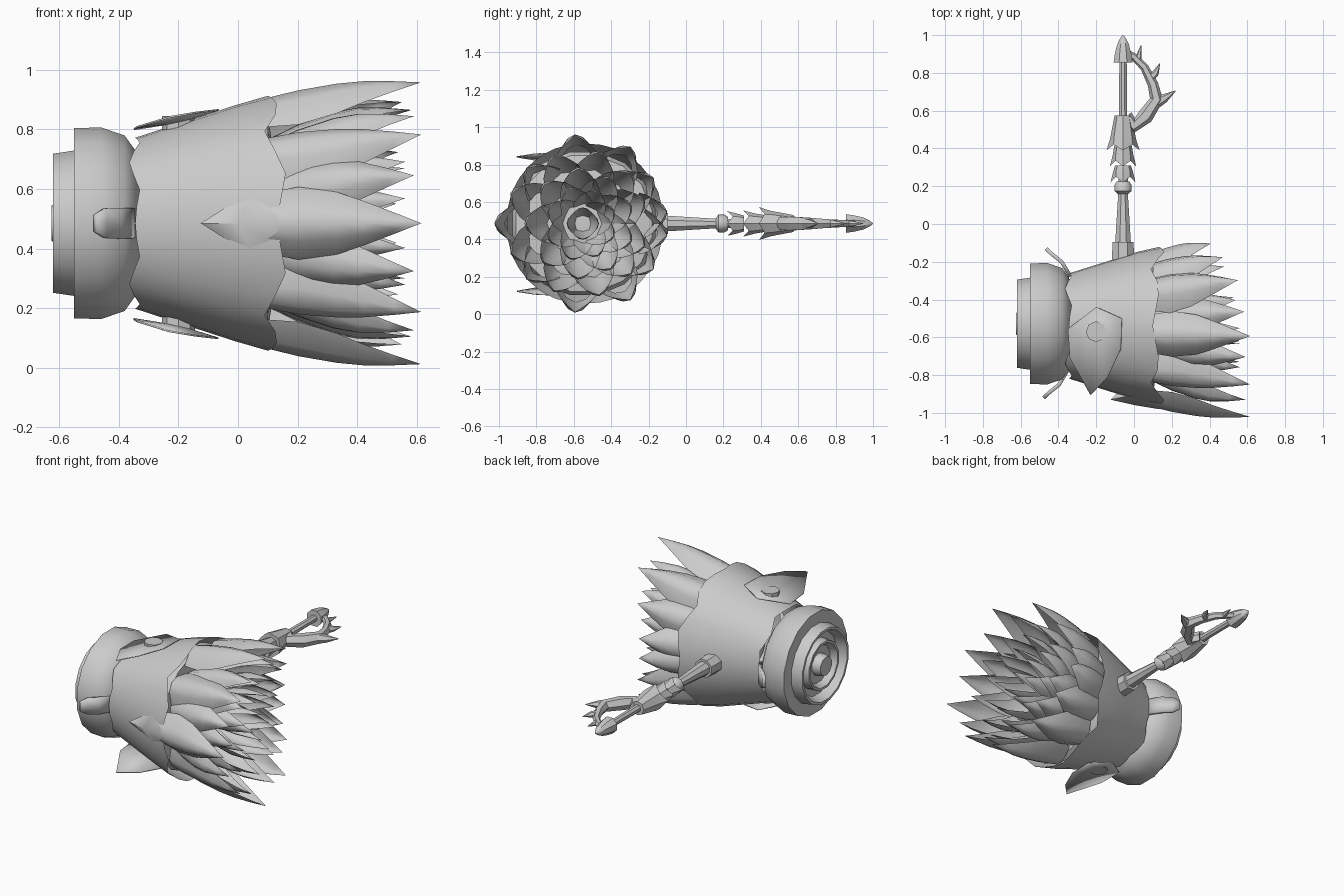
import bpy, bmesh, math
from mathutils import Vector

if "Cube" in bpy.data.objects:
    bpy.data.objects.remove(bpy.data.objects["Cube"])

CY, CZ = -0.54, 0.485          # main axis runs along x through this point
grey = bpy.data.materials.new("stone_grey")
grey.diffuse_color = (0.6, 0.6, 0.6, 1)
grey.use_nodes = True
grey.node_tree.nodes["Principled BSDF"].inputs["Base Color"].default_value = grey.diffuse_color


def finish(ob, angle=40, thick=0):
    if not ob.data.materials:
        ob.data.materials.append(grey)
    bpy.ops.object.select_all(action='DESELECT')
    ob.select_set(True)
    bpy.context.view_layer.objects.active = ob
    if thick:
        m = ob.modifiers.new("thickness", 'SOLIDIFY')
        m.thickness = thick
        m.offset = -1
    bpy.ops.object.shade_smooth_by_angle(angle=math.radians(angle))
    return ob


def mesh(name, verts, faces, angle=40, thick=0):
    me = bpy.data.meshes.new(name)
    me.from_pydata(verts, [], faces)
    bm = bmesh.new()
    bm.from_mesh(me)
    bmesh.ops.remove_doubles(bm, verts=bm.verts, dist=0.0005)
    bmesh.ops.dissolve_degenerate(bm, edges=bm.edges, dist=0.0005)
    bmesh.ops.recalc_face_normals(bm, faces=bm.faces)
    bm.to_mesh(me)
    bm.free()
    ob = bpy.data.objects.new(name, me)
    bpy.context.collection.objects.link(ob)
    return finish(ob, angle, thick)


def lathe(name, prof, axis, c, n=12, jag=0, angle=40):
    """Revolve (position, radius) pairs; jag pulls in every second point of the first ring."""
    v, f = [], []
    for i, (a, r) in enumerate(prof):
        for k in range(n):
            t = 2 * math.pi * (k + 0.5 * (jag == 0)) / n
            odd = jag and i == 0 and k % 2
            p, rr = (a + jag, r * 0.8) if odd else (a, r)
            u, w = rr * math.cos(t), rr * math.sin(t)
            v.append((p, c[1] + u, c[2] + w) if axis == 'x' else (c[0] + u, p, c[2] + w))
    for i in range(len(prof) - 1):
        for k in range(n):
            j = (k + 1) % n
            f.append((i * n + k, i * n + j, (i + 1) * n + j, (i + 1) * n + k))
    f += [tuple(range(n)), tuple(range((len(prof) - 1) * n, len(prof) * n))]
    return mesh(name, v, f, angle)


def tube(name, pts):
    """Tapered tube through (x, y, radius) points in the handle plane."""
    cu = bpy.data.curves.new(name, 'CURVE')
    cu.dimensions = '3D'
    cu.bevel_depth = 1
    cu.bevel_resolution = 1
    cu.use_fill_caps = True
    s = cu.splines.new('POLY')
    s.points.add(len(pts) - 1)
    for p, (x, y, r) in zip(s.points, pts):
        p.co = (x, y, CZ, 1)
        p.radius = r
    ob = bpy.data.objects.new(name, cu)
    bpy.context.collection.objects.link(ob)
    bpy.ops.object.select_all(action='DESELECT')
    ob.select_set(True)
    bpy.context.view_layer.objects.active = ob
    bpy.ops.object.convert(target='MESH')
    finish(bpy.context.object)


# Rounded rear collar with nested rings and a central core
AX = (0, -0.528, CZ)
lathe("collar", [(-0.55, 0.25), (-0.55, 0.325), (-0.46, 0.328), (-0.38, 0.30),
                 (-0.345, 0.25), (-0.33, 0.2)], 'x', AX, 16)
lathe("rear_ring", [(-0.56, 0.20), (-0.62, 0.222), (-0.62, 0.238), (-0.54, 0.25), (-0.5, 0.25)], 'x', AX, 16)
lathe("inner_ring", [(-0.57, 0.12), (-0.61, 0.14), (-0.61, 0.155), (-0.52, 0.165)], 'x', AX, 12)
lathe("core", [(-0.625, 0.06), (-0.60, 0.068), (-0.52, 0.07)], 'x', AX, 10)

# Flaring body of four curved panels with zigzag ends
COLS, ROWS = 8, 4
front_x = [0.09, 0.125, 0.16, 0.145, 0.13, 0.145, 0.16, 0.125, 0.09]
rear_x = [-0.365, -0.35, -0.33, -0.34, -0.345, -0.34, -0.33, -0.35, -0.365]
v, f = [], []
for k in range(4):
    base = len(v)
    for i in range(COLS + 1):
        s = i / COLS * 2 - 1
        t = math.radians(90 * k + 45 * s)
        for j in range(ROWS + 1):
            end = front_x[i] - (0.03 if k % 2 and 1 < i < 7 else 0)
            x = rear_x[i] + (end - rear_x[i]) * j / ROWS
            r = (0.282 + 0.325 * (x + 0.36) - 0.2 * max(0, x - 0.08)) * (1 + 0.025 * s * s)
            v.append((x, CY + r * math.cos(t) * 0.97, CZ + r * math.sin(t)))
    for i in range(COLS):
        for j in range(ROWS):
            a = base + i * (ROWS + 1) + j
            f.append((a, a + 1, a + ROWS + 2, a + ROWS + 1))
body = mesh("body_panels", v, f, 40)

# Backing floor under the petals
lathe("flower_floor", [(0.06, 0.39), (0.10, 0.37), (0.14, 0.1)], 'x', (0, -0.545, CZ), 16)


def petals(name, spots, base_k, length, half, cup):
    """Deeply cupped pointed petals; spots are (angle, tip radius), mirrored in z."""
    v, f = [], []
    shape = ((0, 0.85, 0), (0.2, 1, 0.45), (0.45, 0.86, 0.85), (0.62, 0.62, 1), (0.82, 0.3, 1), (1, 0, 0.93))
    for ang, tip in [(m * a, r) for a, r in spots for m in (1, -1) if m > 0 or a % 180]:
        t = math.radians(ang)
        out = Vector((0, math.cos(t), math.sin(t)))
        side = Vector((0, -math.sin(t), math.cos(t)))
        d = max(0, -0.555 + tip * math.cos(t) + 0.55)
        L = length - 1.2 * d * d
        base = len(v)
        for u, w, rise in shape:
            r = tip * (base_k + (1.075 - base_k) * rise)
            for s in (-1, -0.5, 0, 0.5, 1):
                v.append(Vector((0.10 + u * L, -0.552, CZ)) + out * (r - cup * s * s * w) + side * (s * w * half))
        for i in range(len(shape) - 1):
            for j in range(4):
                a = base + i * 5 + j
                f.append((a, a + 1, a + 6, a + 5))
    return mesh(name, v, f, 50)


petals("outer_petals", [(180, 0.44), (135, 0.395), (95, 0.445), (58, 0.45), (33, 0.42), (8, 0.425)],
       0.95, 0.515, 0.122, 0.105)
petals("second_petals", [(157, 0.39), (113, 0.37), (77, 0.37), (46, 0.35), (20, 0.33)], 0.78, 0.49, 0.115, 0.09)
petals("third_petals", [(180, 0.29), (135, 0.28), (95, 0.28), (58, 0.27), (20, 0.26)], 0.6, 0.46, 0.11, 0.08)
petals("fourth_petals", [(155, 0.19), (110, 0.19), (65, 0.18), (22, 0.17)], 0.5, 0.46, 0.09, 0.06)
petals("heart_petals", [(180, 0.08), (90, 0.08), (0, 0.08)], 0.4, 0.46, 0.075, 0.04)

# Broad pointed thorn growing out of the front panel
mesh("front_thorn", [(-0.125, -0.93, CZ), (0.0, -0.958, CZ), (0.13, -0.98, CZ),
                     (-0.03, -0.91, CZ + 0.06), (0.06, -0.915, CZ + 0.13),
                     (-0.03, -0.91, CZ - 0.06), (0.06, -0.915, CZ - 0.13),
                     (0.14, -0.945, CZ + 0.07), (0.14, -0.945, CZ - 0.07), (-0.06, -0.87, CZ)],
     [(0, 1, 3), (1, 4, 3), (1, 2, 7), (1, 7, 4), (0, 5, 1), (5, 6, 1), (1, 8, 2), (1, 6, 8),
      (0, 3, 9), (0, 9, 5)], 60)

# Leaf flaps on posts, above and below
outline = [(-0.2, -0.44), (-0.065, -0.50), (-0.07, -0.66), (-0.14, -0.81),
           (-0.23, -0.905), (-0.34, -0.71), (-0.35, -0.555)]
for side, word in ((1, "upper"), (-1, "lower")):
    v = [(-0.2, -0.58, CZ + side * 0.342)]
    v += [(x, y, CZ + side * (0.318 + 0.22 * (x + 0.345) + 0.05 * abs(y + 0.58))) for x, y in outline]
    mesh(word + "_flap", v, [(0, i, i % 7 + 1) for i in range(1, 8)], 40, 0.006)
    bpy.ops.mesh.primitive_cylinder_add(vertices=8, radius=0.055, depth=0.10,
                                        location=(-0.2, -0.57, CZ + side * 0.31))
    post = bpy.context.object
    post.name = word + "_flap_post"
    finish(post)

# Curled tabs on the front and back of the collar
for side, word in ((-1, "front"), (1, "back")):
    v = []
    for x, d, h in ((-0.345, 0.25, 0.05), (-0.39, 0.325, 0.052), (-0.44, 0.365, 0.05), (-0.472, 0.395, 0.028)):
        v += [(x, -0.533 + side * d, CZ + s * h) for s in (-1, 0, 1)]
    f = [(i * 3 + j, i * 3 + j + 1, i * 3 + j + 4, i * 3 + j + 3) for i in range(3) for j in range(2)]
    mesh(word + "_tab", v, f, 60, 0.02)

# Handle: socket, tapered shaft, ring, barbed sleeves, rod and bullet tip
HX = (-0.058, 0, CZ)
lathe("handle_socket", [(-0.24, 0.066), (-0.095, 0.06), (-0.095, 0.04)], 'y', HX, 8)
lathe("handle_shaft", [(-0.1, 0.045), (0.05, 0.035), (0.17, 0.027), (0.24, 0.027)], 'y', HX, 8)
lathe("handle_ring", [(0.16, 0.03), (0.175, 0.048), (0.205, 0.048), (0.225, 0.035)], 'y', HX, 10)
for i, (lo, hi, r0, r1) in enumerate(((0.22, 0.31, 0.066, 0.042), (0.305, 0.42, 0.07, 0.045),
                                      (0.39, 0.575, 0.088, 0.045))):
    lathe("barbed_sleeve_%d" % (i + 1), [(lo, r0), (lo + 0.06, r0 * 0.78), (hi, r1)],
          'y', HX, 8, jag=0.03, angle=30)
lathe("upper_rod", [(0.56, 0.024), (0.87, 0.021)], 'y', HX, 8)
lathe("bullet_tip", [(0.855, 0.054), (0.90, 0.047), (0.95, 0.034), (0.98, 0.018), (1.0, 0.003)], 'y', HX, 8)

# Antler branch with prongs
tube("branch", [(-0.04, 0.57, 0.035), (0.0, 0.52, 0.04), (0.06, 0.57, 0.042), (0.12, 0.66, 0.036),
                (0.10, 0.74, 0.028), (0.055, 0.83, 0.022), (0.0, 0.885, 0.02), (-0.04, 0.91, 0.014)])
tube("outer_prong", [(0.11, 0.64, 0.034), (0.16, 0.665, 0.024), (0.22, 0.705, 0.002)])
tube("middle_prong", [(0.08, 0.77, 0.026), (0.115, 0.80, 0.018), (0.137, 0.85, 0.002)])
tube("top_prong", [(0.02, 0.86, 0.02), (0.028, 0.90, 0.013), (0.037, 0.945, 0.002)])
